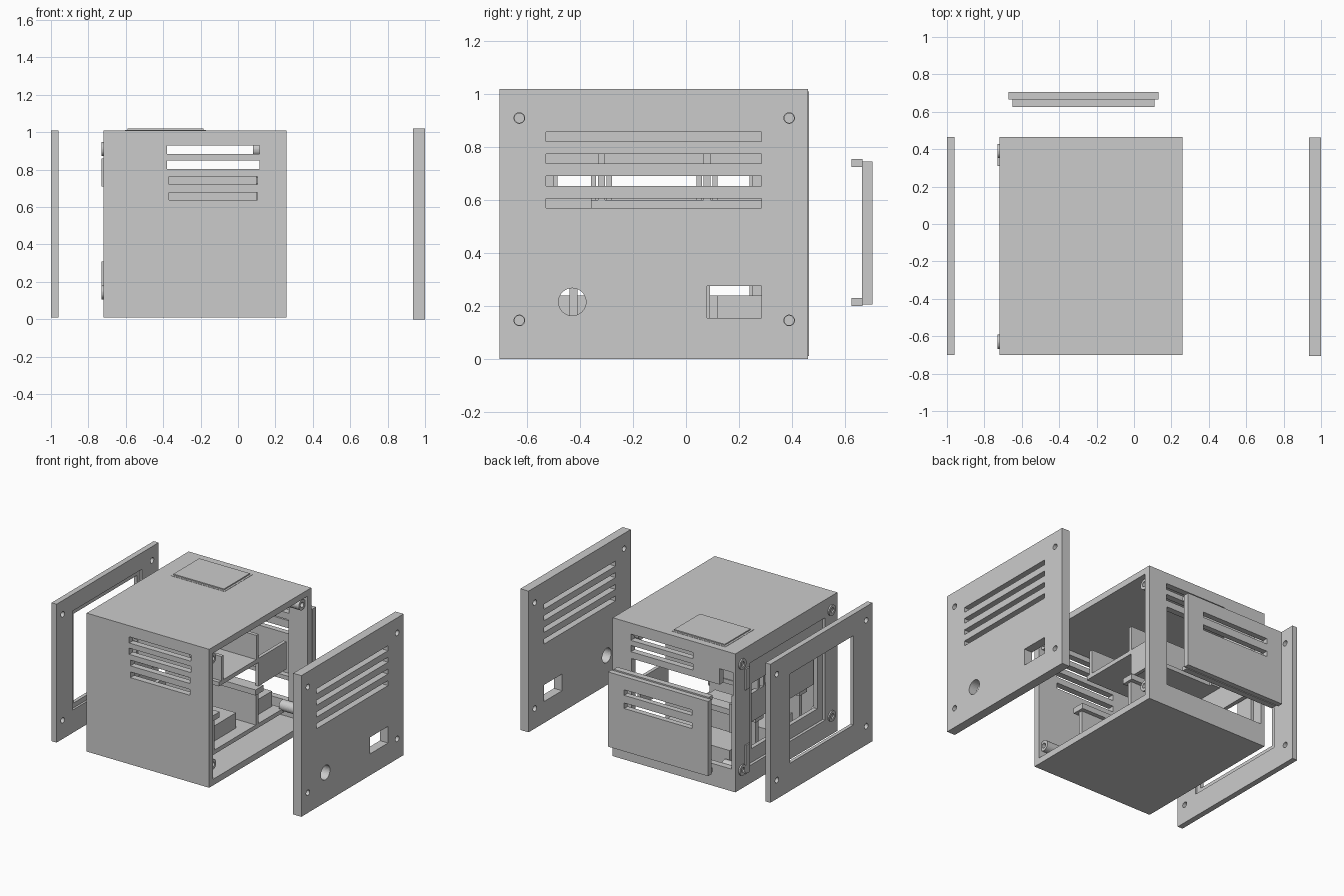
import bpy, bmesh
from mathutils import Matrix, Vector


def add_box(bm, x0, x1, y0, y1, z0, z1):
    m = Matrix.Translation(((x0 + x1) / 2, (y0 + y1) / 2, (z0 + z1) / 2))
    bmesh.ops.create_cube(bm, size=1, matrix=m @ Matrix.Diagonal((x1 - x0, y1 - y0, z1 - z0, 1)))


def add_cyl_x(bm, x0, x1, y, z, r):
    m = Matrix.Translation(((x0 + x1) / 2, y, z)) @ Matrix.Rotation(1.5707963, 4, 'Y')
    bmesh.ops.create_cone(bm, cap_ends=True, segments=32, radius1=r, radius2=r,
                          depth=x1 - x0, matrix=m)


def make(name, boxes=(), cyls=()):
    bm = bmesh.new()
    for b in boxes:
        add_box(bm, *b)
    for c in cyls:
        add_cyl_x(bm, *c)
    me = bpy.data.meshes.new(name)
    bm.to_mesh(me)
    bm.free()
    ob = bpy.data.objects.new(name, me)
    bpy.context.collection.objects.link(ob)
    return ob


def cut(ob, boxes=(), cyls=()):
    """Subtract boxes and x-cylinders, then bake the result."""
    cutter = make("cutter", boxes, cyls)
    cutter.hide_render = True
    mod = ob.modifiers.new("cut", 'BOOLEAN')
    mod.operation = 'DIFFERENCE'
    mod.solver = 'EXACT'
    mod.use_self = True
    mod.object = cutter
    bpy.context.view_layer.update()
    dg = bpy.context.evaluated_depsgraph_get()
    me = bpy.data.meshes.new_from_object(ob.evaluated_get(dg))
    ob.modifiers.clear()
    ob.data = me
    bpy.data.objects.remove(cutter)


corners = [(y, z) for y in (-0.63, 0.39) for z in (0.145, 0.91)]

# Housing: hollow shell open at the +x end
body = make("housing", [(-0.72, 0.26, -0.70, 0.465, 0.01, 1.01)])
cut(body, [(-0.67, 0.40, -0.655, 0.42, 0.055, 0.965)])
# Vent slots in front and back walls
vents = [(-0.38, 0.115, z, z + 0.045) for z in (0.885, 0.803)]
vents += [(-0.37, 0.105, z, z + 0.042) for z in (0.722, 0.637)]
cut(body, [(x0, x1, -0.8, -0.6, z0, z1) for x0, x1, z0, z1 in vents]
    + [(x0, x1, 0.38, 0.6, z0, z1) for x0, x1, z0, z1 in vents[:2]])
# Door opening with its corner notch
cut(body, [(-0.69, 0.11, 0.39, 0.6, 0.17, 0.755)])
cut(body, [(-0.70, -0.595, 0.39, 0.6, 0.70, 0.87)])
# Stepped display opening in the -x wall
cut(body, [(-0.80, -0.70, -0.56, 0.30, 0.14, 0.88)])
cut(body, [(-0.80, -0.60, -0.50, 0.25, 0.24, 0.71)])

# Screw bosses with pilot holes at both ends
bosses = make("screw_bosses", cyls=[(x0, x1, y, z, 0.038) for y, z in corners
                                    for x0, x1 in ((-0.73, -0.58), (0.08, 0.24))])
cut(bosses, cyls=[(x0, x1, y, z, 0.018) for y, z in corners
                  for x0, x1 in ((-0.75, -0.65), (0.15, 0.3))])

# Clips on the -x face
make("face_clips", [(-0.73, -0.68, 0.31, 0.36, 0.71, 0.86),
                    (-0.73, -0.68, 0.31, 0.36, 0.105, 0.31)])

# Top plate
make("top_plate", [(-0.605, -0.17, 0.09, 0.415, 1.005, 1.012),
                   (-0.59, -0.185, 0.105, 0.40, 1.008, 1.02)])

# Left panel with recessed window
left = make("left_panel", [(-1.0, -0.96, -0.70, 0.465, 0.01, 1.01)])
cut(left, [(-1.1, -0.9, -0.485, 0.24, 0.21, 0.855)],
    [(-1.1, -0.9, y, z, 0.02) for y, z in corners])
cut(left, [(-0.975, -0.9, -0.52, 0.275, 0.175, 0.89)])

# Right panel with vents, round port and square port
right = make("right_panel", [(0.935, 1.0, -0.705, 0.462, 0.0, 1.02)])
cut(right, [(0.9, 1.1, -0.53, 0.285, z, z + 0.036) for z in (0.57, 0.654, 0.739, 0.822)]
    + [(0.9, 1.1, 0.08, 0.285, 0.155, 0.275)],
    [(0.9, 1.1, y, z, 0.02) for y, z in corners] + [(0.9, 1.1, -0.43, 0.215, 0.052)])

# Side door with two slots and inner lips
door = make("side_door", [(-0.67, 0.13, 0.665, 0.705, 0.205, 0.745)])
cut(door, [(-0.54, 0.0, 0.6, 0.8, z, z + 0.04) for z in (0.61, 0.515)])
make("door_lips", [(-0.65, 0.11, 0.625, 0.668, 0.725, 0.755),
                   (-0.65, 0.11, 0.625, 0.668, 0.20, 0.23)])

# Upper cards with guide ribs
for i, y in enumerate((-0.32, 0.08)):
    make("card_%d" % (i + 1), [(-0.60, 0.10, y - 0.013, y + 0.013, 0.57, 0.775)])
    make("card_guides_%d" % (i + 1), [(-0.66, -0.56, y + s - 0.01, y + s + 0.01, 0.57, 0.72)
                                      for s in (-0.03, 0.03)])

# Shelf carrying the cards and its support plates
make("shelf", [(-0.66, 0.10, -0.36, 0.10, 0.57, 0.60)])
make("shelf_supports", [(0.075, 0.10, 0.09, 0.41, 0.40, 0.60),
                        (-0.66, -0.63, -0.655, 0.41, 0.40, 0.605)])

# Lower tray, rails and dividers
make("lower_tray", [(-0.65, 0.10, -0.55, 0.38, 0.10, 0.13)])
make("lower_rails", [(-0.64, 0.12, -0.47, -0.38, 0.36, 0.40),
                     (-0.64, 0.12, 0.03, 0.12, 0.36, 0.40)])
make("lower_dividers", [(-0.62, 0.10, -0.44, -0.41, 0.13, 0.37),
                        (-0.62, 0.10, 0.06, 0.09, 0.13, 0.37)])
make("lower_block", [(-0.60, 0.02, 0.12, 0.36, 0.13, 0.24),
                     (-0.60, 0.02, -0.36, -0.05, 0.13, 0.24)])
